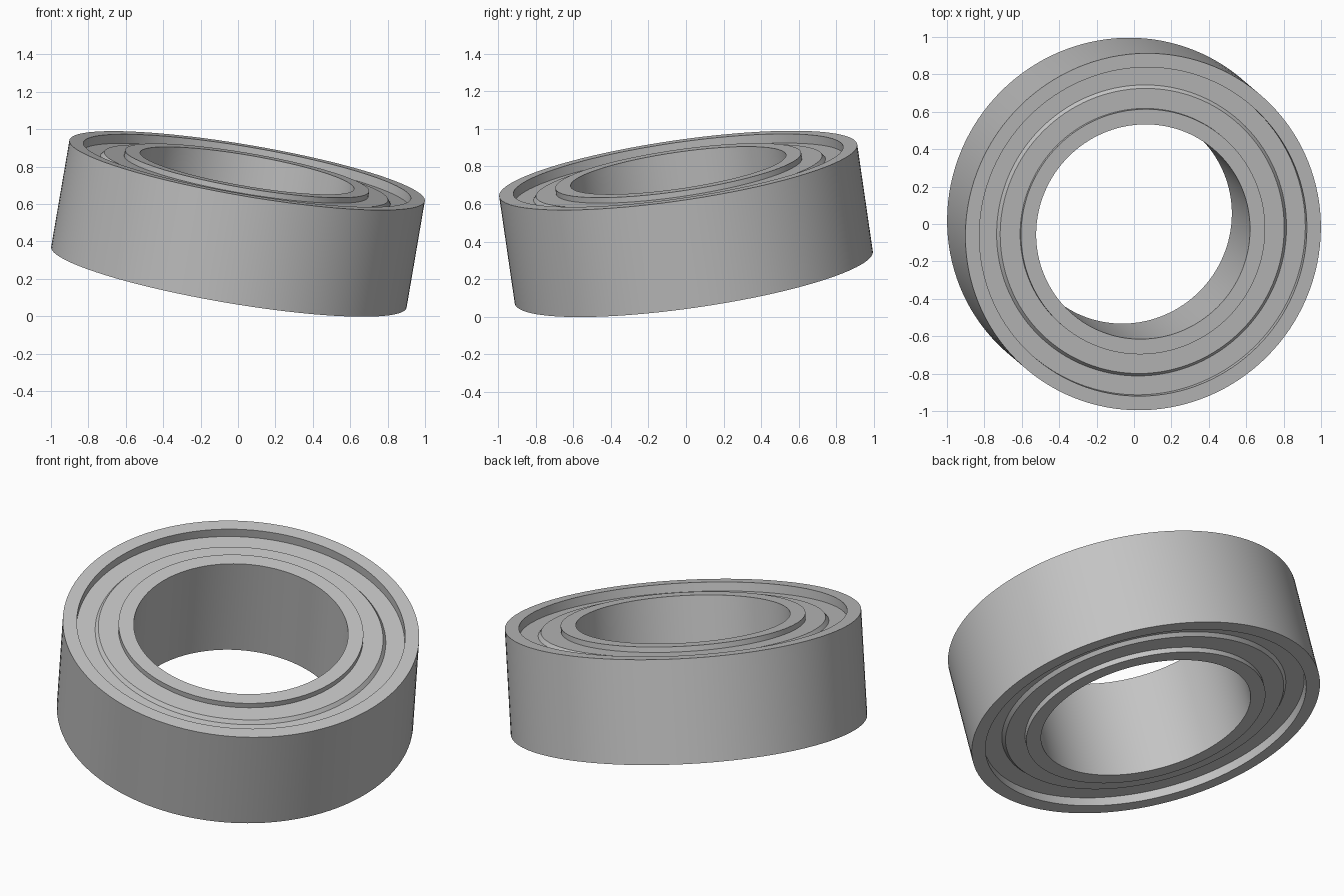
import bpy
import math
from mathutils import Vector, Matrix

cube = bpy.data.objects.get("Cube")
if cube:
    bpy.data.objects.remove(cube, do_unlink=True)

SEGMENTS = 128
HALF = 0.292            # half the bearing width along its axis
AXIS = Vector((0.167, -0.142, 0.976)).normalized()
TILT = Matrix.Translation((0, 0, 0.494)) @ Vector((0, 0, 1)).rotation_difference(AXIS).to_matrix().to_4x4()

steel = bpy.data.materials.new("steel grey")
steel.use_nodes = True
grey = (0.55, 0.55, 0.55, 1)
steel.diffuse_color = grey
steel.node_tree.nodes["Principled BSDF"].inputs["Base Color"].default_value = grey


def lathe(name, profile):
    """Spin a closed (radius, height) section, listed anticlockwise, about the tilted axis."""
    n = len(profile)
    verts, faces = [], []
    for i in range(SEGMENTS):
        a = 2 * math.pi * i / SEGMENTS
        verts += [(r * math.cos(a), r * math.sin(a), z) for r, z in profile]
        j = (i + 1) % SEGMENTS
        for k in range(n):
            m = (k + 1) % n
            faces.append((i * n + k, j * n + k, j * n + m, i * n + m))
    mesh = bpy.data.meshes.new(name)
    mesh.from_pydata(verts, [], faces)
    mesh.materials.append(steel)
    obj = bpy.data.objects.new(name, mesh)
    bpy.context.collection.objects.link(obj)
    obj.matrix_world = TILT
    bpy.ops.object.select_all(action="DESELECT")
    obj.select_set(True)
    bpy.context.view_layer.objects.active = obj
    bpy.ops.object.shade_smooth_by_angle(angle=math.radians(25))
    return obj


def band(r0, r1):
    return [(r0, -HALF), (r1, -HALF), (r1, HALF), (r0, HALF)]


# Outer and inner races
lathe("outer_race", band(0.888, 0.964))
lathe("inner_race", band(0.58, 0.662))

# Recessed shields with a raised, bevelled inner step on both sides
FLOOR, STEP, BACK = HALF - 0.05, HALF - 0.03, HALF - 0.1
shield = [(0.662, BACK), (0.888, BACK), (0.888, FLOOR), (0.786, FLOOR), (0.77, STEP), (0.662, STEP)]
lathe("top_shield", shield)
lathe("bottom_shield", [(r, -z) for r, z in reversed(shield)])
